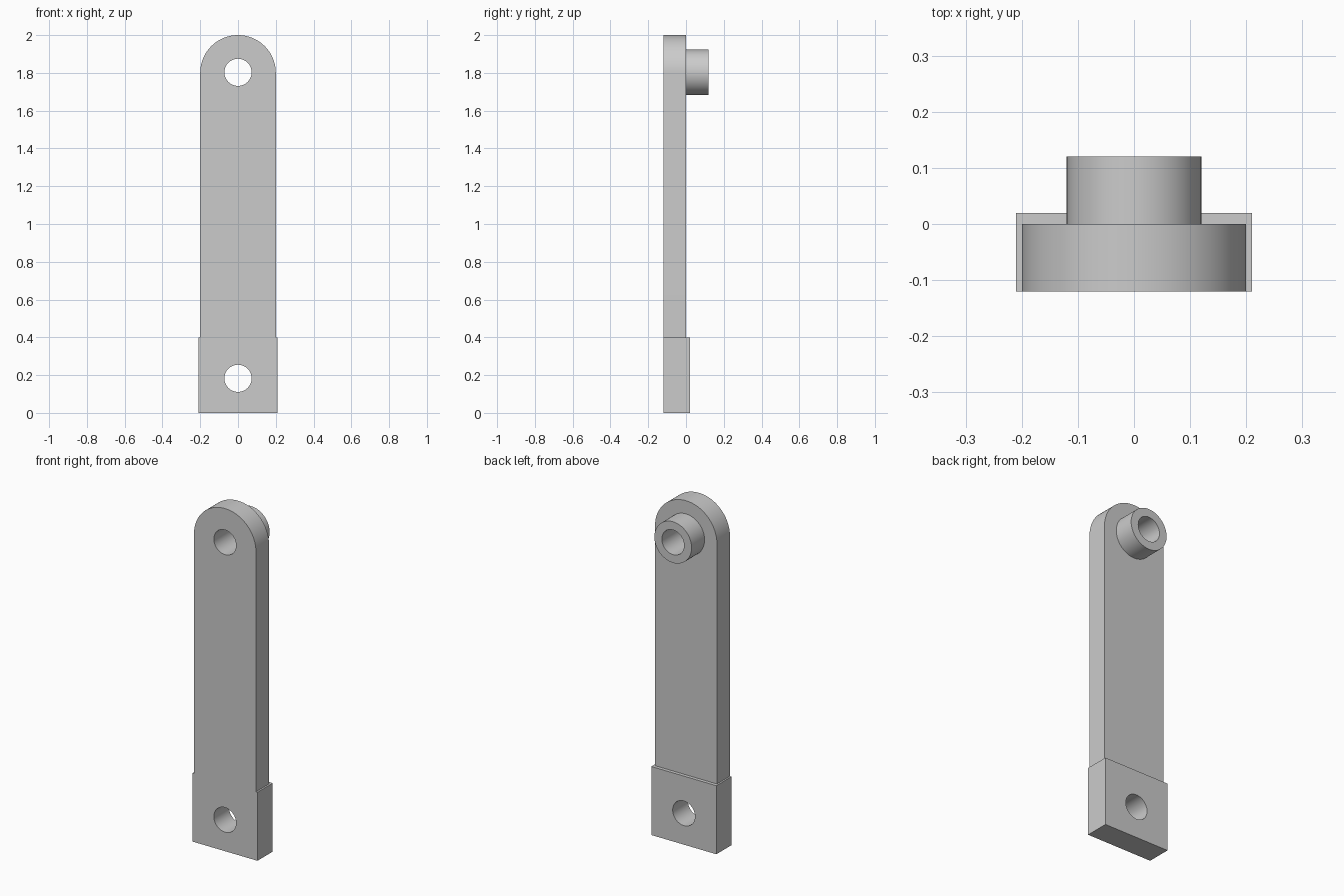
import bpy
import bmesh
from math import pi, sin, cos, radians

default = bpy.data.objects.get("Cube")
if default:
    bpy.data.objects.remove(default, do_unlink=True)

SEGMENTS = 64
FRONT = -0.12
PIN_Z, FOOT_HOLE_Z = 1.803, 0.183
HOLE_R = 0.072

grey = bpy.data.materials.new("plain grey")
grey.use_nodes = True
grey.diffuse_color = (0.6, 0.6, 0.6, 1)
grey.node_tree.nodes["Principled BSDF"].inputs["Base Color"].default_value = (0.6, 0.6, 0.6, 1)


def arc(z, radius, start=0.0, sweep=2 * pi, count=SEGMENTS):
    """Points of an arc in the XZ plane, centred on x = 0."""
    return [(radius * cos(start + sweep * i / SEGMENTS),
             z + radius * sin(start + sweep * i / SEGMENTS)) for i in range(count)]


def prism(name, outline, y0, y1):
    """Extrude an XZ outline from y0 to y1."""
    bm = bmesh.new()
    face = bm.faces.new([bm.verts.new((x, y0, z)) for x, z in outline])
    extruded = bmesh.ops.extrude_face_region(bm, geom=[face])["geom"]
    new_verts = [v for v in extruded if isinstance(v, bmesh.types.BMVert)]
    bmesh.ops.translate(bm, verts=new_verts, vec=(0, y1 - y0, 0))
    bmesh.ops.recalc_face_normals(bm, faces=bm.faces)
    mesh = bpy.data.meshes.new(name)
    bm.to_mesh(mesh)
    bm.free()
    mesh.materials.append(grey)
    obj = bpy.data.objects.new(name, mesh)
    bpy.context.collection.objects.link(obj)
    return obj


def drill(obj, z):
    """Cut a round hole through a part along y."""
    cutter = prism("hole_cutter", arc(z, HOLE_R), -0.5, 0.5)
    cutter.hide_render = True
    mod = obj.modifiers.new("hole", "BOOLEAN")
    mod.operation, mod.solver, mod.object = "DIFFERENCE", "EXACT", cutter
    bpy.ops.object.select_all(action="DESELECT")
    bpy.context.view_layer.objects.active = obj
    obj.select_set(True)
    bpy.ops.object.modifier_apply(modifier=mod.name)
    bpy.data.objects.remove(cutter, do_unlink=True)
    bpy.ops.object.shade_smooth_by_angle(angle=radians(30))


# Long arm with a rounded top
arm_outline = [(-0.2, 0.4), (0.2, 0.4)] + arc(1.8, 0.2, 0, pi, SEGMENTS + 1)
drill(prism("arm", arm_outline, FRONT, 0), PIN_Z)

# Thicker, wider foot block
foot_outline = [(-0.21, 0), (0.21, 0), (0.21, 0.4), (-0.21, 0.4)]
drill(prism("foot_block", foot_outline, FRONT, 0.02), FOOT_HOLE_Z)

# Hollow boss on the back of the arm
drill(prism("rear_boss", arc(PIN_Z, 0.12), 0, 0.12), PIN_Z)
